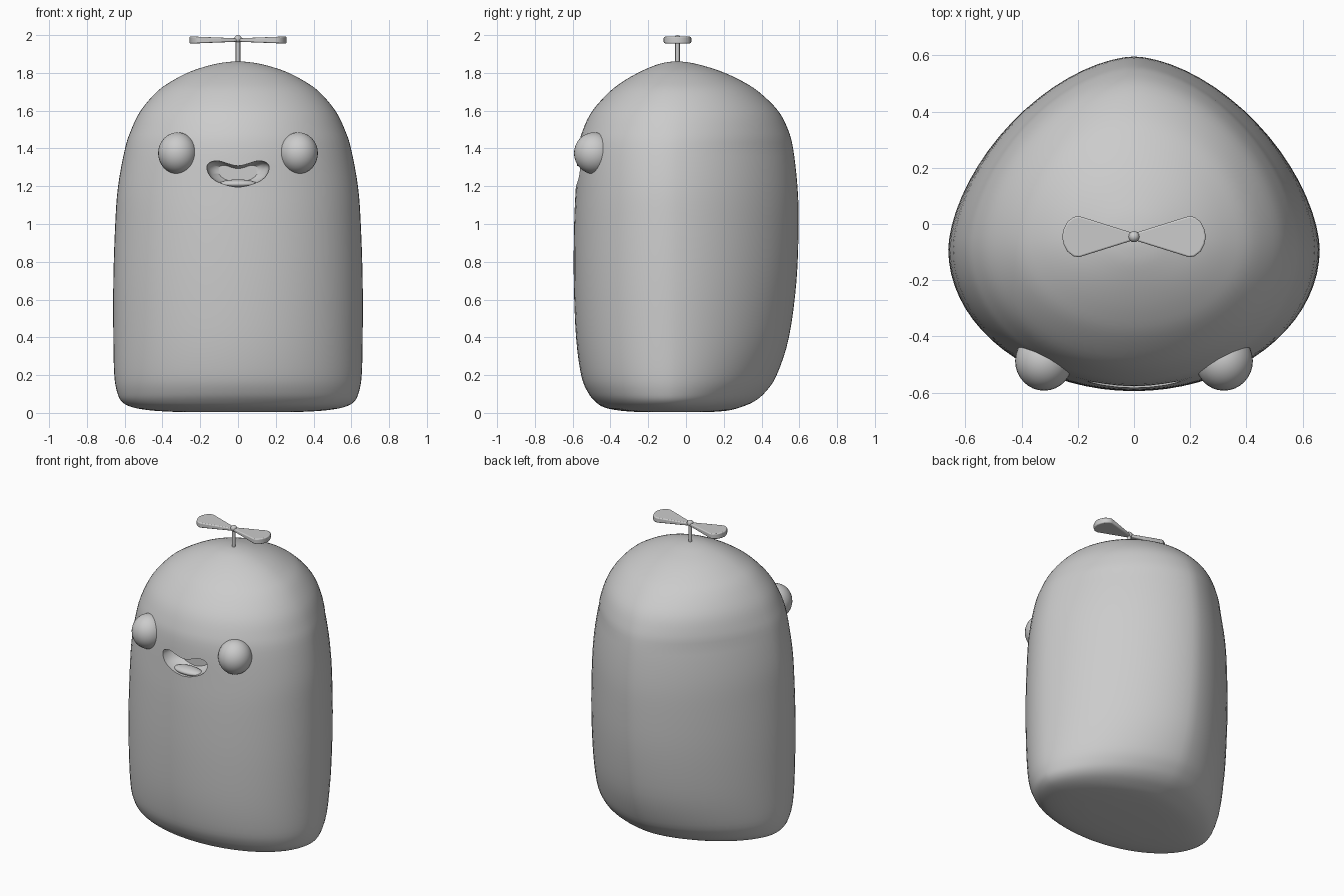
import bpy, bmesh, math
from mathutils import Vector

if "Cube" in bpy.data.objects:
    bpy.data.objects.remove(bpy.data.objects["Cube"])


def spline(pts, steps, closed=False):
    # Catmull-Rom through rows of numbers
    n, out = len(pts), []
    get = lambda i: Vector(pts[i % n] if closed else pts[max(0, min(n - 1, i))])
    for i in range(n if closed else n - 1):
        a, b, c, d = (get(i + k) for k in (-1, 0, 1, 2))
        for s in range(steps):
            t = s / steps
            out.append(0.5 * (2 * b + (c - a) * t + (2 * a - 5 * b + 4 * c - d) * t * t
                              + (3 * b - a - 3 * c + d) * t ** 3))
    if not closed:
        out.append(get(n - 1))
    return out


def loft(name, rings):
    # skin a stack of equal-length rings and cap both ends
    bm = bmesh.new()
    rows = [[bm.verts.new(p) for p in r] for r in rings]
    n = len(rows[0])
    for a, b in zip(rows, rows[1:]):
        for i in range(n):
            j = (i + 1) % n
            bm.faces.new((a[i], a[j], b[j], b[i]))
    bm.faces.new(rows[0][::-1])
    bm.faces.new(rows[-1])
    bmesh.ops.recalc_face_normals(bm, faces=bm.faces)
    me = bpy.data.meshes.new(name)
    bm.to_mesh(me)
    bm.free()
    ob = bpy.data.objects.new(name, me)
    bpy.context.collection.objects.link(ob)
    return ob


def smooth(ob, angle=40):
    bpy.ops.object.select_all(action='DESELECT')
    ob.select_set(True)
    bpy.context.view_layer.objects.active = ob
    bpy.ops.object.shade_smooth_by_angle(angle=math.radians(angle))


def ball(name, loc, size, seg=32):
    bpy.ops.mesh.primitive_uv_sphere_add(segments=seg, ring_count=seg // 2, radius=1, location=loc)
    ob = bpy.context.object
    ob.name = name
    ob.scale = size
    smooth(ob, 60)
    return ob


# Body: height, half width, front y, back y, y of widest point
profile = [
    (0.004, 0.30, -0.24, 0.12, -0.07), (0.012, 0.45, -0.35, 0.22, -0.08),
    (0.03, 0.56, -0.435, 0.29, -0.09), (0.06, 0.615, -0.48, 0.36, -0.09),
    (0.11, 0.64, -0.52, 0.42, -0.09), (0.20, 0.655, -0.555, 0.48, -0.09),
    (0.40, 0.66, -0.582, 0.545, -0.09), (0.70, 0.66, -0.594, 0.585, -0.09),
    (1.00, 0.65, -0.592, 0.596, -0.09), (1.20, 0.635, -0.583, 0.59, -0.09),
    (1.40, 0.598, -0.57, 0.567, -0.085), (1.50, 0.565, -0.545, 0.54, -0.08),
    (1.60, 0.515, -0.495, 0.487, -0.075), (1.70, 0.43, -0.405, 0.385, -0.065),
    (1.76, 0.345, -0.325, 0.29, -0.06), (1.81, 0.245, -0.235, 0.18, -0.055),
    (1.845, 0.13, -0.15, 0.065, -0.05), (1.858, 0.05, -0.09, -0.005, -0.05),
    (1.86, 0.004, -0.054, -0.046, -0.05),
]


def section(row, n=72):
    z, w, front, back, mid = row
    k = max(0.0, (z - 1.4) / 0.46)
    p = 1.68 + 0.32 * k        # back is pinched low down, round on the crown
    ring = []
    for i in range(n):
        a = 2 * math.pi * i / n
        c, s = math.cos(a), math.sin(a)
        e = 2 / p if s > 0 else 1.0
        x = math.copysign(abs(c) ** e, c) * w
        y = mid + (abs(s) ** e * (back - mid) if s > 0 else -abs(s) * (mid - front))
        ring.append((x, y, z))
    return ring


body = loft("body", [section(r) for r in spline(profile, 4)])

# Mouth pocket, narrowing inwards
half = [(0.05, 1.318), (0.105, 1.334), (0.15, 1.325), (0.165, 1.295), (0.14, 1.245), (0.08, 1.212)]
outline = [(0, 1.308)] + half + [(0, 1.196)] + [(-x, z) for x, z in reversed(half)]
lips = spline(outline, 5, closed=True)
rings = [[(p.x * s, y, 1.265 + (p.y - 1.265) * s) for p in lips]
         for y, s in ((-0.70, 1.0), (-0.55, 1.0), (-0.49, 0.9), (-0.46, 0.65))]
cutter = loft("mouth_cutter", rings)
cutter.hide_render = True
mod = body.modifiers.new("mouth", 'BOOLEAN')
mod.operation = 'DIFFERENCE'
mod.solver = 'EXACT'
mod.object = cutter
bpy.context.view_layer.objects.active = body
bpy.ops.object.modifier_apply(modifier="mouth")
bpy.data.objects.remove(cutter)
smooth(body)

# Tongue
ball("tongue", (0, -0.525, 1.212), (0.10, 0.05, 0.024), 24)

# Eyes
for side, name in ((-1, "left_eye"), (1, "right_eye")):
    ball(name, (side * 0.32, -0.487, 1.375), (0.103, 0.106, 0.11))

# Propeller stem and cap
bpy.ops.mesh.primitive_cylinder_add(vertices=16, radius=0.012, depth=0.16, location=(0, -0.045, 1.90))
bpy.context.object.name = "propeller_stem"
smooth(bpy.context.object)
ball("propeller_cap", (0, -0.045, 1.98), (0.02, 0.02, 0.02), 16)

# Propeller blades, flaring and thickening outwards
edge = [(0.0, 0.012), (0.195, 0.073), (0.215, 0.07), (0.237, 0.053), (0.25, 0.028), (0.256, 0.0)]
edge += [(x, -y) for x, y in reversed(edge[:-1])]
for side, name in ((-1, "left_blade"), (1, "right_blade")):
    blade = loft(name, [[(side * x, y - 0.045, 1.974 + s * (0.009 + 0.04 * x)) for x, y in edge]
                        for s in (-1, 1)])
    bev = blade.modifiers.new("soft_edge", 'BEVEL')
    bev.width = 0.006
    bev.segments = 3
    bev.limit_method = 'ANGLE'
    bev.angle_limit = math.radians(50)
    smooth(blade, 50)
